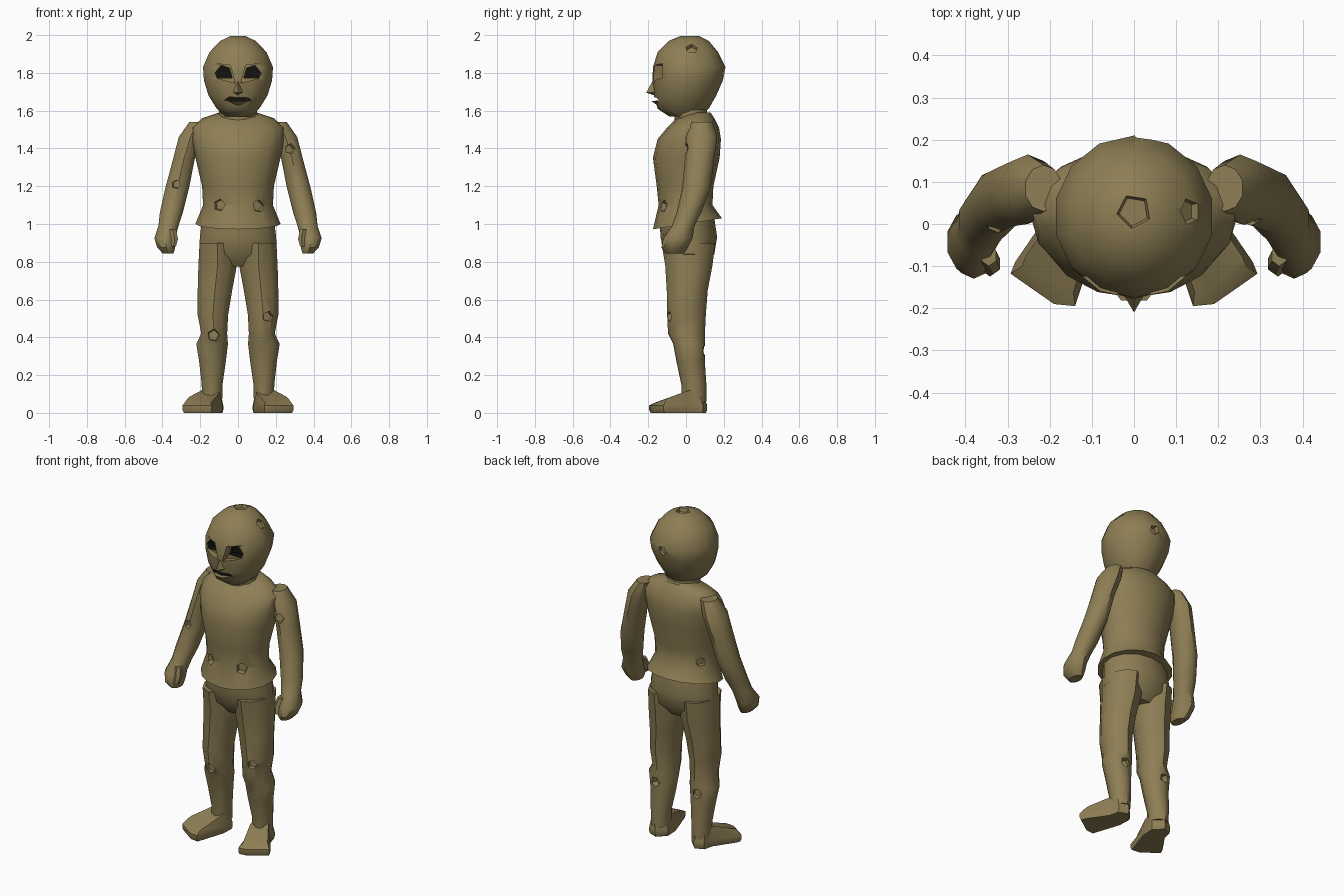
import bpy, bmesh, math
from mathutils import Vector

if "Cube" in bpy.data.objects:
    bpy.data.objects.remove(bpy.data.objects["Cube"])


def material(name, rgb):
    m = bpy.data.materials.new(name)
    m.diffuse_color = (*rgb, 1)
    m.use_nodes = True
    m.node_tree.nodes["Principled BSDF"].inputs["Base Color"].default_value = m.diffuse_color
    return m


OLIVE = material("olive", (0.27, 0.21, 0.09))
DARK = material("dark", (0.006, 0.006, 0.004))


def make(name, verts, faces, mat_index=0):
    me = bpy.data.meshes.new(name)
    me.from_pydata(verts, [], faces)
    me.materials.append(OLIVE)
    me.materials.append(DARK)
    bm = bmesh.new()
    bm.from_mesh(me)
    bmesh.ops.recalc_face_normals(bm, faces=bm.faces)
    for f in bm.faces:
        f.material_index = mat_index
    bm.to_mesh(me)
    bm.free()
    ob = bpy.data.objects.new(name, me)
    bpy.context.collection.objects.link(ob)
    return ob


def bridge(name, rings, mat_index=0):
    """Skin a stack of equal-length point rings, capped at both ends."""
    n = len(rings[0])
    verts = [p for r in rings for p in r]
    faces = [tuple(range(n)), tuple(range((len(rings) - 1) * n, len(rings) * n))]
    for k in range(len(rings) - 1):
        for i in range(n):
            j = (i + 1) % n
            faces.append((k * n + i, k * n + j, (k + 1) * n + j, (k + 1) * n + i))
    return make(name, verts, faces, mat_index)


def loft(name, sections, n=12, side=1):
    """Sections: centre x, y min, y max, z, half width, optional tilt in y."""
    rings = []
    for cx, y0, y1, z, rx, *tilt in sections:
        ring = []
        for i in range(n):
            a = 2 * math.pi * i / n
            y = (y0 + y1) / 2 + (y1 - y0) / 2 * math.cos(a)
            ring.append((side * (cx + rx * math.sin(a)), y, z + (tilt[0] * y if tilt else 0)))
        rings.append(ring)
    return bridge(name, rings)


def prism(outline, y0, y1, mat_index=0, side=1):
    """Cutter extruded along y from an x, z outline."""
    return bridge("cutter", [[(side * x, y, z) for x, z in outline] for y in (y0, y1)], mat_index)


def dent(pos, direction, r=0.04, depth=0.025):
    """Five-sided cutter that leaves a small torn pit in a surface."""
    d = Vector(direction).normalized()
    u = d.orthogonal().normalized()
    v = d.cross(u)
    rings = []
    for off, rad in ((-depth, r * 0.7), (0.04, r * 1.1)):
        rings.append([tuple(Vector(pos) + d * off + rad * (u * math.cos(t) + v * math.sin(t)))
                      for t in (2 * math.pi * i / 5 for i in range(5))])
    return bridge("cutter", rings)


def cut(ob, cutters):
    for c in cutters:
        m = ob.modifiers.new("cut", 'BOOLEAN')
        m.operation = 'DIFFERENCE'
        m.solver = 'EXACT'
        m.object = c
    bpy.context.view_layer.update()
    me = bpy.data.meshes.new_from_object(ob.evaluated_get(bpy.context.evaluated_depsgraph_get()))
    ob.modifiers.clear()
    ob.data = me
    for c in cutters:
        bpy.data.objects.remove(c)


# Head with sunken eye sockets, mouth slot and torn pits
head = loft("head", [
    (0, -.09, .07, 1.57, .07), (0, -.15, .12, 1.61, .115), (0, -.17, .16, 1.68, .16),
    (0, -.178, .195, 1.76, .185), (0, -.175, .21, 1.83, .19), (0, -.15, .17, 1.91, .155),
    (0, -.09, .12, 1.97, .095), (0, -.03, .07, 1.995, .04)], 14)
socket = [(.015, 1.745), (.16, 1.785), (.165, 1.80), (.12, 1.85), (.04, 1.84)]
eye = [(.03, 1.772), (.11, 1.772), (.122, 1.80), (.09, 1.84), (.045, 1.825)]
cuts = []
for s in (1, -1):
    cuts += [prism(socket, -.3, -.125, 0, s), prism(eye, -.28, -.09, 1, s)]
cuts.append(prism([(-.07, 1.655), (.07, 1.655), (.055, 1.668), (-.05, 1.672)], -.3, -.135, 1))
cuts += [dent((0, .03, 1.995), (0, 0, 1), .05, .02), dent((.135, .03, 1.93), (.7, 0, .7), .04, .02),
         dent((.02, .20, 1.81), (0, 1, 0), .035, .02)]
cut(head, cuts)

# Nose wedge and lower lip
make("nose", [(0, -.155, 1.80), (-.035, -.15, 1.70), (.035, -.15, 1.70), (0, -.21, 1.695), (0, -.15, 1.675)],
     [(0, 1, 3), (0, 3, 2), (1, 4, 3), (3, 4, 2), (0, 2, 4, 1)])
make("lower_lip", [(-.06, -.145, 1.653), (.06, -.145, 1.653), (.03, -.182, 1.65), (-.03, -.182, 1.65),
                   (0, -.14, 1.62)],
     [(0, 1, 2, 3), (3, 2, 4), (0, 3, 4), (2, 1, 4), (1, 0, 4)])

# Shirt body with flared, tilted hem
shirt = loft("shirt", [
    (0, .03, .13, 1.59, .10), (0, -.05, .15, 1.56, .19), (0, -.10, .175, 1.51, .245),
    (0, -.15, .185, 1.45, .245), (0, -.175, .178, 1.35, .225), (0, -.155, .145, 1.2, .19),
    (0, -.145, .14, 1.1, .185), (0, -.175, .19, 1.0, .225, .16)], 16)
cut(shirt, [dent((.11, -.12, 1.095), (.4, -1, 0), .04), dent((-.10, -.125, 1.10), (-.4, -1, 0), .04),
            dent((-.16, .08, 1.13), (-1, .6, 0), .035)])
loft("neck", [(0, -.06, .11, 1.52, .10), (0, -.06, .11, 1.62, .10)], 12)

# Hips
loft("hips", [(0, -.14, .15, 1.03, .195), (0, -.135, .165, .93, .207), (0, -.115, .15, .84, .212),
              (0, -.06, .10, .775, .12)], 14)

for s, label in ((1, "left"), (-1, "right")):
    # Arm flowing into a closed hand
    arm = loft(label + "_arm", [
        (.215, .03, .14, 1.54, .045), (.252, 0, .165, 1.46, .065), (.285, -.005, .15, 1.35, .06),
        (.322, -.02, .13, 1.19, .066), (.353, -.05, .08, 1.06, .064), (.368, -.075, .045, .99, .056),
        (.388, -.12, .035, .925, .058), (.38, -.13, .01, .875, .05), (.37, -.11, -.01, .845, .03)], 10, s)
    pit = dent((.28, -.005, 1.40), (.5, -1, .2), .035) if s > 0 else dent((-.33, -.02, 1.21), (-.2, -1, 0), .03)
    cut(arm, [pit])
    loft(label + "_thumb", [(.345, -.10, -.05, .97, .02), (.335, -.12, -.07, .92, .02),
                            (.342, -.125, -.085, .88, .015)], 6, s)

    # Trouser leg with a step below the knee
    leg = loft(label + "_leg", [
        (.108, -.13, .155, .90, .10), (.108, -.11, .14, .78, .107), (.122, -.102, .115, .65, .096),
        (.133, -.10, .105, .52, .085), (.126, -.095, .10, .42, .072), (.137, -.068, .10, .365, .088),
        (.135, -.05, .10, .27, .074), (.137, -.025, .108, .15, .058), (.137, -.02, .108, .06, .056)], 10, s)
    pit = dent((.16, -.09, .51), (.4, -1, 0), .035) if s > 0 else dent((-.13, -.085, .41), (0, -1, 0), .04)
    cut(leg, [pit, dent((s * .14, .095, .33), (s * .3, 1, 0), .035)])

    # Wedge foot turned outwards
    outline = [(.078, .06), (.082, -.02), (.14, -.195), (.19, -.19), (.293, -.118), (.282, -.09),
               (.20, .03), (.185, .09), (.13, .112)]
    rings = []
    for shrink, low in ((.95, 0), (1, .015), (1, .04), (.8, None)):
        ring = []
        for x, y in outline:
            z = low if low is not None else min(.12, .055 + .3 * max(0, y + .19))
            ring.append((s * (.16 + (x - .16) * shrink), -.03 + (y + .03) * shrink, z))
        rings.append(ring)
    bridge(label + "_foot", rings)

# Soft shading with sharp creases
for ob in bpy.context.scene.objects:
    ob.select_set(True)
    bpy.context.view_layer.objects.active = ob
bpy.ops.object.shade_smooth_by_angle(angle=math.radians(40))
